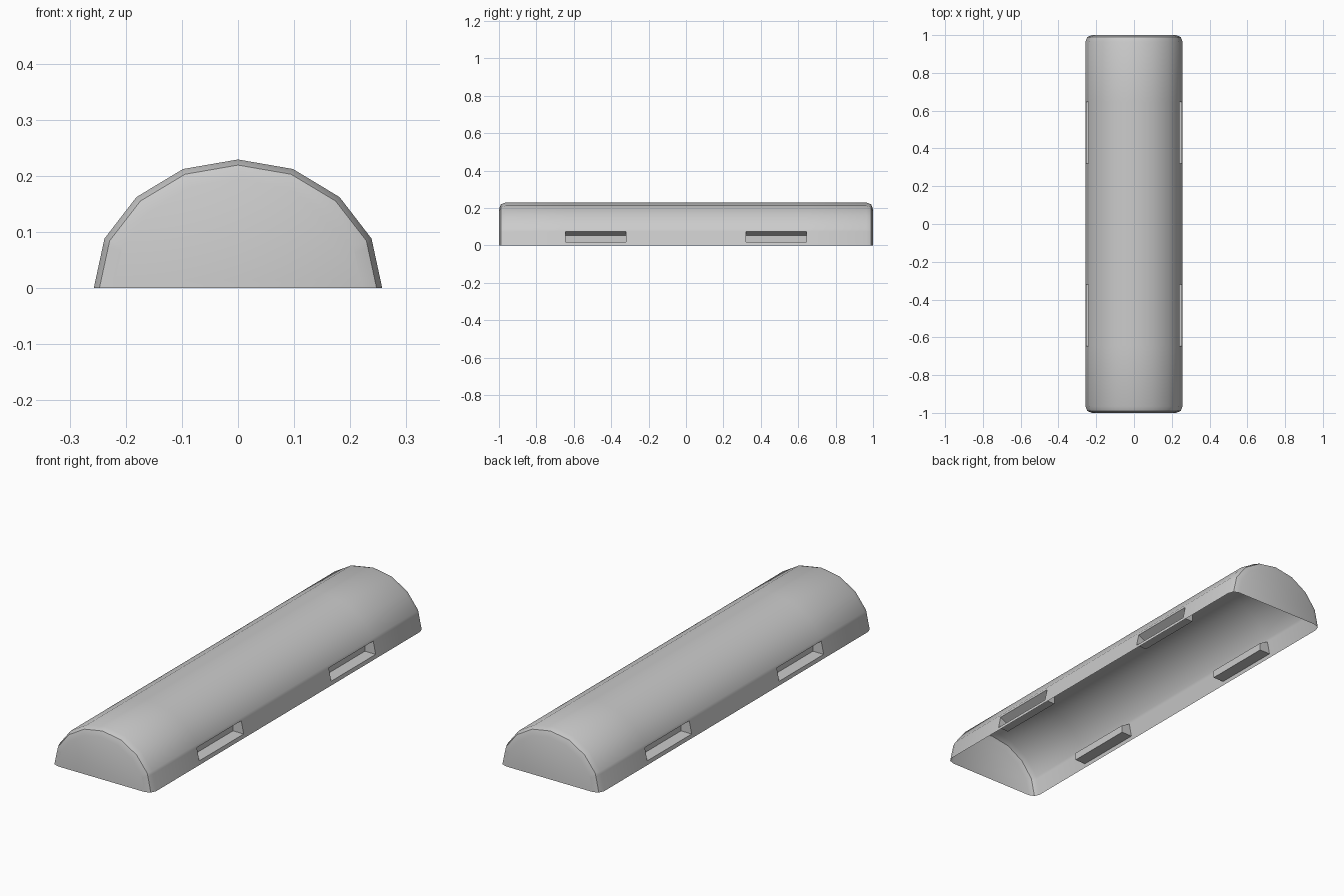
import bpy, bmesh, math

if "Cube" in bpy.data.objects:
    bpy.data.objects.remove(bpy.data.objects["Cube"])

W, H = 0.257, 0.229
Z0, Z1 = 0.017, 0.075          # pocket opening heights
BACK_TOP, DEPTH = 0.052, 0.055  # pocket back wall top and depth


def wall_x(z):
    return W - 0.019 * z / 0.088


# half-round cross-section, including the pocket opening heights
half = [(W, 0), (wall_x(Z0), Z0), (wall_x(Z1), Z1), (0.238, 0.088),
        (0.181, 0.162), (0.098, 0.212)]
profile = half + [(0, H)] + [(-x, z) for x, z in reversed(half)]

# lengthwise stations: (y, inset), with rounded ends
front = [(-1, 0.035), (-0.99, 0.01), (-0.965, 0), (-0.645, 0), (-0.32, 0)]
stations = front + [(-y, i) for y, i in reversed(front)]

bm = bmesh.new()
rings = [[bm.verts.new((x * (W - i) / W, y, z * (H - i) / H)) for x, z in profile]
         for y, i in stations]


def pocket(a, b, c, d):
    """Recess behind the opening a-b (bottom edge) and d-c (top edge)."""
    s = 1 if a.co.x > 0 else -1
    xb = s * (wall_x(Z0) - DEPTH)
    back = [bm.verts.new((xb, v.co.y, z))
            for v, z in ((a, Z0), (b, Z0), (c, BACK_TOP), (d, BACK_TOP))]
    rim = [a, b, c, d]
    for k in range(4):
        n = (k + 1) % 4
        bm.faces.new((rim[k], rim[n], back[n], back[k]))
    bm.faces.new(back)


# shell skin with four side pockets
last = len(profile) - 1
for r in range(len(rings) - 1):
    for p in range(last):
        a, b = rings[r][p], rings[r + 1][p]
        c, d = rings[r + 1][p + 1], rings[r][p + 1]
        if r in (3, 5) and p == 1:
            pocket(a, b, c, d)
        elif r in (3, 5) and p == last - 2:
            pocket(d, c, b, a)
        else:
            bm.faces.new((a, b, c, d))

# end caps; the underside stays open
bm.faces.new(rings[0])
bm.faces.new(rings[-1])
bmesh.ops.recalc_face_normals(bm, faces=bm.faces)
bm.normal_update()
top = max(bm.faces, key=lambda f: f.calc_center_median().z)
if top.normal.z < 0:
    bmesh.ops.reverse_faces(bm, faces=bm.faces)

mesh = bpy.data.meshes.new("half_round_cover")
bm.to_mesh(mesh)
bm.free()
cover = bpy.data.objects.new("half_round_cover", mesh)
bpy.context.collection.objects.link(cover)
bpy.context.view_layer.objects.active = cover
cover.select_set(True)
bpy.ops.object.shade_smooth_by_angle(angle=math.radians(30))
